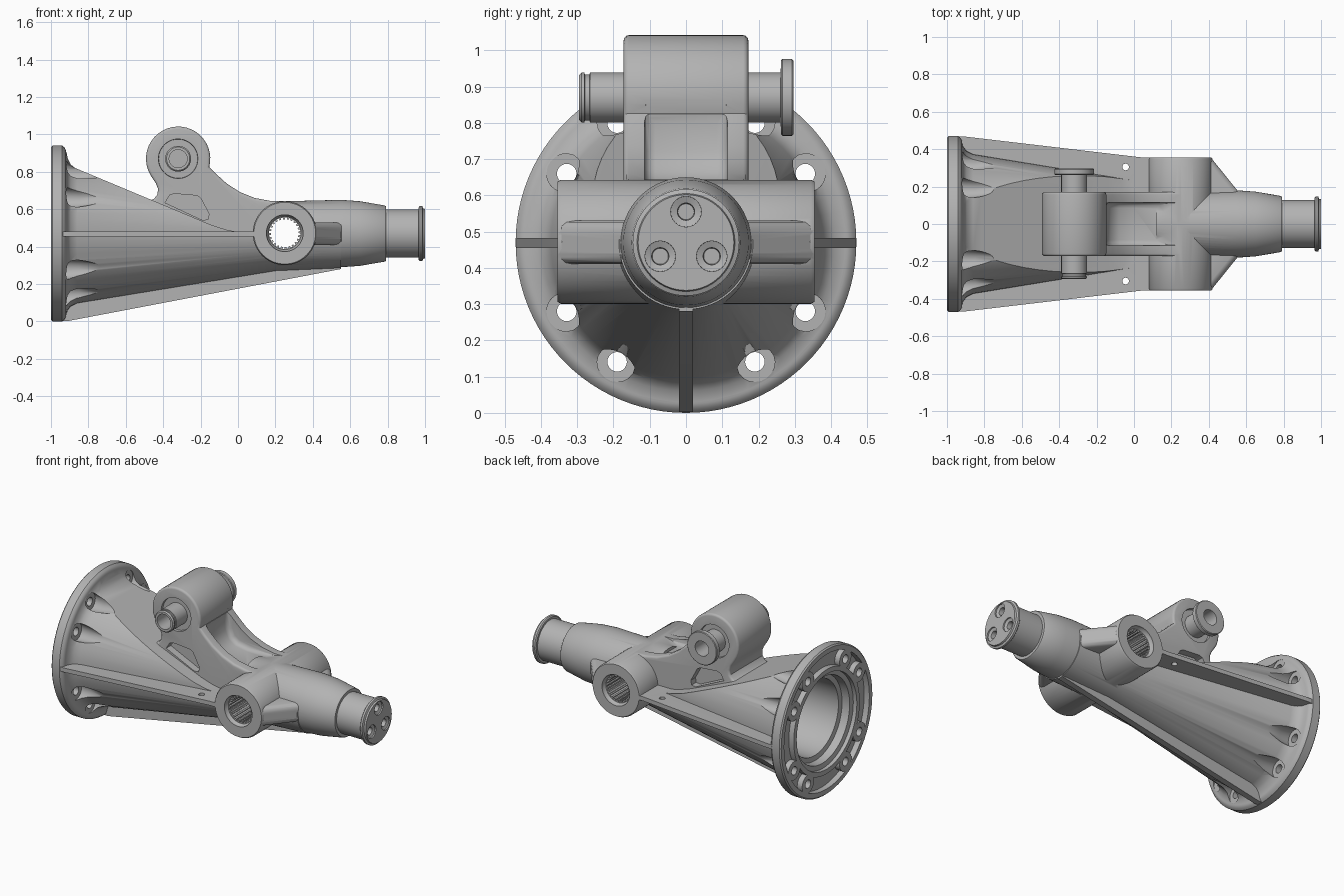
import bpy, bmesh
from math import sin, cos, radians, pi
from mathutils import Vector

if "Cube" in bpy.data.objects:
    bpy.data.objects.remove(bpy.data.objects["Cube"])

AXIS = 0.47          # height of the main axis
BOSS = (0.25, 0.472)  # cross boss centre (x, z)
PIN = (-0.32, 0.87)  # upper pin centre (x, z)

metal = bpy.data.materials.new("cast_grey")
metal.use_nodes = True
GREY = (0.45, 0.45, 0.45, 1)
metal.diffuse_color = GREY
metal.node_tree.nodes["Principled BSDF"].inputs["Base Color"].default_value = GREY


def finish(bm, name):
    bmesh.ops.recalc_face_normals(bm, faces=bm.faces[:])
    me = bpy.data.meshes.new(name)
    bm.to_mesh(me)
    bm.free()
    me.materials.append(metal)
    ob = bpy.data.objects.new(name, me)
    bpy.context.collection.objects.link(ob)
    return ob


def solid(name, rings):
    """Skin a list of equal rings and cap both ends."""
    bm = bmesh.new()
    loops = [[bm.verts.new(p) for p in ring] for ring in rings]
    n = len(loops[0])
    for a, b in zip(loops, loops[1:]):
        for i in range(n):
            bm.faces.new((a[i], a[(i + 1) % n], b[(i + 1) % n], b[i]))
    bm.faces.new(loops[0])
    bm.faces.new(loops[-1][::-1])
    return finish(bm, name)


def lathe_x(name, profile, y=0, z=AXIS, n=64):
    ang = [2 * pi * i / n for i in range(n)]
    return solid(name, [[(x, y + r * cos(a), z + r * sin(a)) for a in ang] for x, r in profile])


def lathe_y(name, profile, centre, n=48):
    ang = [2 * pi * i / n for i in range(n)]
    return solid(name, [[(centre[0] + r * cos(a), y, centre[1] + r * sin(a)) for a in ang]
                        for y, r in profile])


def prism_y(name, outline, y0, y1):
    return solid(name, [[(x, y, z) for x, z in outline] for y in (y0, y1)])


def prism_z(name, outline, z0, z1):
    return solid(name, [[(x, y, z) for x, y in outline] for z in (z0, z1)])


def boolean(target, others, mode):
    for ob in others:
        mod = target.modifiers.new("cut", 'BOOLEAN')
        mod.operation, mod.solver, mod.object = mode, 'EXACT', ob
        bpy.context.view_layer.objects.active = target
        bpy.ops.object.modifier_apply(modifier=mod.name)
        bpy.data.objects.remove(ob)


def cut(target, *others):
    boolean(target, others, 'DIFFERENCE')


def join(target, *others):
    boolean(target, others, 'UNION')


def soften(ob, width, test):
    """Round the edges whose direction and ends pass the test."""
    bm = bmesh.new()
    bm.from_mesh(ob.data)
    edges = [e for e in bm.edges if test(e)]
    bmesh.ops.bevel(bm, geom=edges, offset=width, segments=3, profile=0.5, affect='EDGES')
    bm.to_mesh(ob.data)
    bm.free()


def rim(e):
    return abs(e.verts[0].co.y - e.verts[1].co.y) < 1e-5


bolts = [(0.38 * cos(radians(a)), AXIS + 0.38 * sin(radians(a)))
         for a in (30, 60, 120, 150, 210, 240, 300, 330)]

# conical body with a bell-shaped root, top sliced by a sloping plane
housing = lathe_x("axle_housing", [(-0.96, 0.45), (-0.92, 0.44), (-0.91, 0.41), (-0.895, 0.39),
                                   (-0.86, 0.373), (0.2, 0.2), (0.55, 0.185)])
cut(housing, prism_y("slope_cut", [(-0.92, 0.92), (-0.91, 0.87), (-0.895, 0.84), (-0.87, 0.82),
                                   (-0.14, 0.515), (-0.06, 0.49), (0.0, 0.478), (0.7, 0.478),
                                   (0.7, 1.2), (-0.92, 1.2)], -0.6, 0.6))
# relief behind each bolt
cut(housing, *[lathe_x("relief", [(-0.92, 0.056), (-0.85, 0.05), (-0.7, 0.02)], y, z, 20)
               for y, z in bolts])

# mounting flange
flange = lathe_x("flange", [(-1, 0.462), (-0.992, 0.47), (-0.94, 0.47), (-0.927, 0.46),
                            (-0.92, 0.445)], n=96)

# lower rib and side fins
rib = prism_y("lower_rib", [(-0.95, 0.002), (-0.91, 0.002), (0.55, 0.28), (0.55, 0.45),
                            (-0.95, 0.45)], -0.019, 0.019)
fin = prism_z("side_fins", [(-0.95, -0.467), (-0.9, -0.467), (0.05, -0.355), (0.3, -0.355),
                            (0.3, 0.355), (0.05, 0.355), (-0.9, 0.467), (-0.95, 0.467)],
              0.455, 0.482)

# nose cone, cross boss and the webs between them
nose = lathe_x("nose", [(0.12, 0.172), (0.3, 0.174), (0.55, 0.18), (0.65, 0.173), (0.785, 0.15),
                        (0.79, 0.146)])
boss = lathe_y("cross_boss", [(-0.355, 0.165), (-0.345, 0.171), (0.345, 0.171), (0.355, 0.165)],
               BOSS, 64)
web = prism_z("boss_webs", [(0.25, -0.35), (0.415, -0.35), (0.56, -0.17), (0.56, 0.17),
                            (0.415, 0.35), (0.25, 0.35)], 0.41, 0.53)
soften(web, 0.03, lambda e: abs(e.verts[0].co.z - e.verts[1].co.z) < 1e-5
       and min(v.co.x for v in e.verts) > 0.4)

# upright arm with a round lug
arc = [(PIN[0] + 0.172 * cos(radians(a)), PIN[1] + 0.172 * sin(radians(a)))
       for a in range(-15, 211, 9)]
arm_side = arc + [(-0.44, 0.74), (-0.428, 0.71), (-0.43, 0.68), (-0.45, 0.655), (-0.48, 0.645),
                  (-0.48, 0.52), (0.25, 0.44), (0.25, 0.643), (0.17, 0.645), (0.09, 0.66),
                  (0.01, 0.692), (-0.06, 0.737), (-0.115, 0.787)]
arm = prism_y("arm", arm_side, -0.172, 0.172)
soften(arm, 0.014, rim)
trough = prism_y("trough", [(-0.145, 0.9), (-0.155, 0.8), (-0.15, 0.72), (-0.125, 0.665),
                            (-0.08, 0.635), (0.0, 0.62), (0.12, 0.622), (0.24, 0.645),
                            (0.24, 0.9)], -0.115, 0.115)
soften(trough, 0.03, lambda e: rim(e) and max(v.co.z for v in e.verts) < 0.85
       and max(v.co.x for v in e.verts) < 0.2)
cut(arm, trough)
for s in (-1, 1):
    cut(arm, prism_y("side_recess", [(-0.39, 0.635), (-0.365, 0.675), (-0.34, 0.683),
                                     (-0.22, 0.673), (-0.2, 0.66), (-0.155, 0.575),
                                     (-0.16, 0.545), (-0.19, 0.542)], s * 0.2, s * 0.125))

join(housing, flange, rib, fin, boss, web, nose, arm)

# pocketed rear face and stepped bore
ring = lathe_x("ring_pocket", [(-1.05, 0.435), (-0.965, 0.43)])
cut(ring, lathe_x("ring_core", [(-1.1, 0.335), (-0.9, 0.335)]))
cut(ring, *[lathe_x("pad", [(-1.1, 0.06), (-0.9, 0.06)], y, z, 24) for y, z in bolts])
cut(housing, ring,
    lathe_x("bore", [(-1.05, 0.305), (-0.975, 0.305), (-0.97, 0.275), (-0.92, 0.27),
                     (-0.915, 0.24), (-0.72, 0.235), (-0.3, 0.06)]))
cut(housing, *[lathe_x("bolt_hole", [(-1.05, 0.027), (-0.85, 0.027)], y, z, 20)
               for y, z in bolts])

# splined bore through the cross boss
teeth = []
for i in range(24):
    for k, r in ((0, 0.074), (0.45, 0.074), (0.5, 0.084), (0.95, 0.084)):
        a = 2 * pi * (i + k) / 24
        teeth.append((BOSS[0] + r * cos(a), BOSS[1] + r * sin(a)))
cut(housing, prism_y("spline", teeth, -0.5, 0.5))
for s in (-1, 1):
    cut(housing, lathe_y("counterbore", [(s * 0.4, 0.1), (s * 0.345, 0.098), (s * 0.33, 0.088)], BOSS),
        lathe_y("lug_recess", [(s * 0.2, 0.108), (s * 0.155, 0.104)], PIN),
        prism_z("drain_hole", [(-0.045 + 0.018 * cos(i * pi / 8), s * 0.305 + 0.018 * sin(i * pi / 8))
                               for i in range(16)], 0.4, 0.6))

# hollow cross pin with retaining grooves and a flanged head
pin = lathe_y("cross_pin", [(-0.295, 0.062), (-0.288, 0.069), (-0.28, 0.069), (-0.279, 0.063),
                            (-0.266, 0.063), (-0.265, 0.069), (0.261, 0.069), (0.262, 0.102),
                            (0.266, 0.106), (0.292, 0.106), (0.296, 0.102)], PIN)
cut(pin, lathe_y("pin_bore", [(-0.4, 0.048), (0.4, 0.048)], PIN))

# spindle with a bolted end plate
spindle = lathe_x("spindle", [(0.75, 0.128), (0.965, 0.128), (0.966, 0.14), (0.972, 0.147),
                              (0.985, 0.147), (0.99, 0.135), (1.0, 0.132)])
for a in (90, 210, 330):
    cut(spindle, lathe_x("screw_seat", [(1.05, 0.044), (0.992, 0.042), (0.985, 0.024), (0.95, 0.022)],
                         0.082 * cos(radians(a)), AXIS + 0.003 + 0.082 * sin(radians(a)), 24))

# smooth the round surfaces and keep machined edges sharp
for ob in (housing, pin, spindle):
    bpy.ops.object.select_all(action='DESELECT')
    ob.select_set(True)
    bpy.context.view_layer.objects.active = ob
    bpy.ops.object.shade_smooth_by_angle(angle=radians(32))
